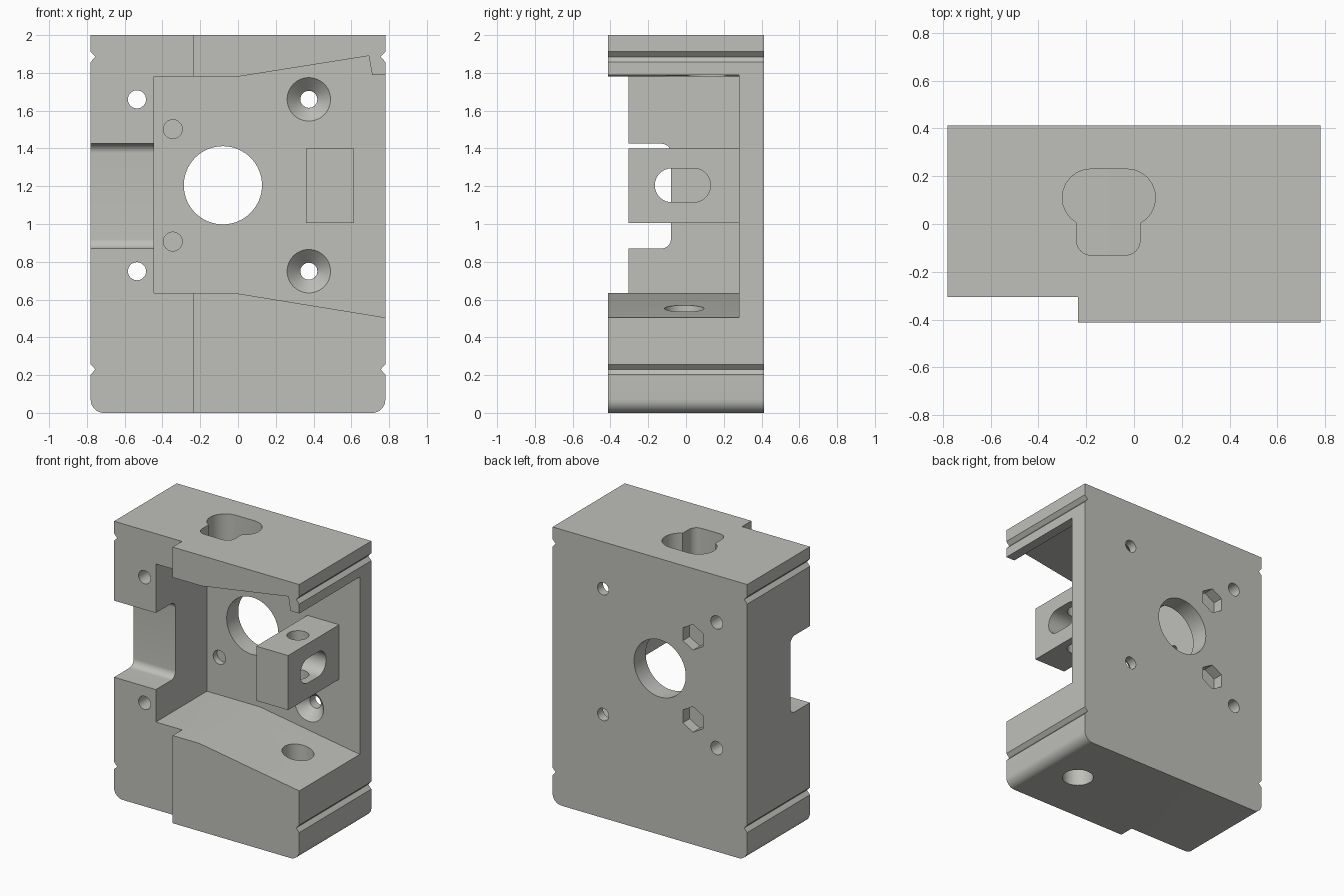
import bpy, bmesh, math
from mathutils import Vector

if "Cube" in bpy.data.objects:
    bpy.data.objects.remove(bpy.data.objects["Cube"])

grey = bpy.data.materials.new("warm_grey")
grey.diffuse_color = (0.52, 0.52, 0.49, 1)
grey.use_nodes = True
grey.node_tree.nodes["Principled BSDF"].inputs["Base Color"].default_value = grey.diffuse_color

# Maps profile (a, b) and depth d to a point, for each extrusion axis
AXES = {'X': lambda a, b, d: Vector((d, a, b)),
        'Y': lambda a, b, d: Vector((a, d, b)),
        'Z': lambda a, b, d: Vector((a, b, d))}


def prism(name, pts, axis, lo, hi):
    """Extrude a closed profile along an axis."""
    bm = bmesh.new()
    place = AXES[axis]
    face = bm.faces.new([bm.verts.new(place(a, b, lo)) for a, b in pts])
    res = bmesh.ops.extrude_face_region(bm, geom=[face])
    move = place(0, 0, hi - lo)
    for v in res['geom']:
        if isinstance(v, bmesh.types.BMVert):
            v.co += move
    bmesh.ops.recalc_face_normals(bm, faces=bm.faces)
    mesh = bpy.data.meshes.new(name)
    bm.to_mesh(mesh)
    bm.free()
    obj = bpy.data.objects.new(name, mesh)
    bpy.context.collection.objects.link(obj)
    mesh.materials.append(grey)
    return obj


def arc(cx, cy, r, a0, a1, n=10):
    return [(cx + r * math.cos(math.radians(a0 + (a1 - a0) * i / n)),
             cy + r * math.sin(math.radians(a0 + (a1 - a0) * i / n))) for i in range(n + 1)]


def circle(cx, cy, r, n=48):
    return arc(cx, cy, r, 0, 360 * (n - 1) / n, n - 1)


def rect(x0, y0, x1, y1):
    return [(x0, y0), (x1, y0), (x1, y1), (x0, y1)]


def cone(name, x, z, y0, r0, y1, r1):
    """Countersink: a round prism tapered toward its far end."""
    obj = prism(name, circle(x, z, r0), 'Y', y0, y1)
    for v in obj.data.vertices:
        if abs(v.co.y - y1) < 1e-5:
            v.co.x = x + (v.co.x - x) * r1 / r0
            v.co.z = z + (v.co.z - z) * r1 / r0
    return obj


def combine(target, tool, operation='DIFFERENCE'):
    mod = target.modifiers.new(tool.name, 'BOOLEAN')
    mod.operation, mod.solver, mod.object = operation, 'EXACT', tool
    bpy.context.view_layer.objects.active = target
    bpy.ops.object.modifier_apply(modifier=mod.name)
    bpy.data.objects.remove(tool)


# Housing outline: rounded bottom corners and V grooves on both sides
right = arc(0.71, 0.07, 0.07, -90, 0)
for z in (0.23, 1.885):
    right += [(0.78, z - 0.027), (0.755, z), (0.78, z + 0.027)]
right.append((0.78, 2.0))
housing = prism("housing", right + [(-x, z) for x, z in reversed(right)], 'Y', -0.413, 0.413)

# Stepped front on the left
combine(housing, prism("front_step", rect(-0.9, -0.6, -0.235, -0.305), 'Z', -0.1, 2.1))

# Main pocket, open to the front and right, with a lip at the top
pocket = [(-0.445, 0.635), (-0.02, 0.635), (0.78, 0.505), (0.9, 0.4855), (0.9, 1.79),
          (0.71, 1.79), (0.693, 1.89), (0.0, 1.78), (-0.445, 1.78)]
combine(housing, prism("pocket", pocket, 'Y', -0.6, 0.28))

# Rounded notch through the left wall
notch = [(-0.6, 0.87)] + arc(-0.13, 0.92, 0.05, -90, 0) + arc(-0.13, 1.375, 0.05, 0, 90) + [(-0.6, 1.425)]
combine(housing, prism("side_notch", notch, 'X', -0.9, -0.40))

# Keyhole opening in the top wall
key = (arc(-0.18, 0.11, 0.12, 90, 240) + arc(-0.18, -0.07, 0.06, 180, 270)
       + arc(-0.035, -0.07, 0.06, 270, 360) + arc(-0.03, 0.11, 0.12, -62.7, 90))
combine(housing, prism("keyhole", key, 'Z', 1.7, 2.1))

# Round hole through the bottom wall
combine(housing, prism("bottom_hole", circle(0.4875, -0.01, 0.105), 'Z', -0.1, 0.7))

# Large central bore
combine(housing, prism("bore", circle(-0.08, 1.205, 0.207, 64), 'Y', 0.1, 0.6))

# Screw holes, countersinks and nut pockets, upper and lower
for z in (0.75, 1.66):
    combine(housing, prism("left_hole", circle(-0.535, z, 0.048, 32), 'Y', -0.6, 0.6))
    combine(housing, prism("screw_hole", circle(0.375, z, 0.045, 32), 'Y', 0.2, 0.6))
    combine(housing, cone("countersink", 0.375, z, 0.27, 0.125, 0.35, 0.045))
for z in (0.907, 1.502):
    combine(housing, prism("blind_hole", circle(-0.345, z, 0.05, 32), 'Y', 0.2, 0.325))
    combine(housing, prism("nut_pocket", arc(-0.345, z, 0.093, 30, 330, 5), 'Y', 0.335, 0.6))

# Tensioner block standing on the pocket floor, with a slot and a vertical hole
block = prism("tensioner_block", rect(0.36, 1.005, 0.615, 1.4), 'Y', -0.305, 0.32)
slot = arc(0.04, 1.205, 0.09, -90, 90, 16) + arc(-0.075, 1.205, 0.09, 90, 270, 16)
combine(block, prism("block_slot", slot, 'X', 0.2, 0.8))
combine(block, prism("block_hole", circle(0.4875, -0.01, 0.072), 'Z', 0.9, 1.5))
combine(housing, block, 'UNION')

# Smooth the curved walls, keep edges sharp
bpy.ops.object.select_all(action='DESELECT')
housing.select_set(True)
bpy.context.view_layer.objects.active = housing
bpy.ops.object.shade_smooth_by_angle(angle=math.radians(25))
